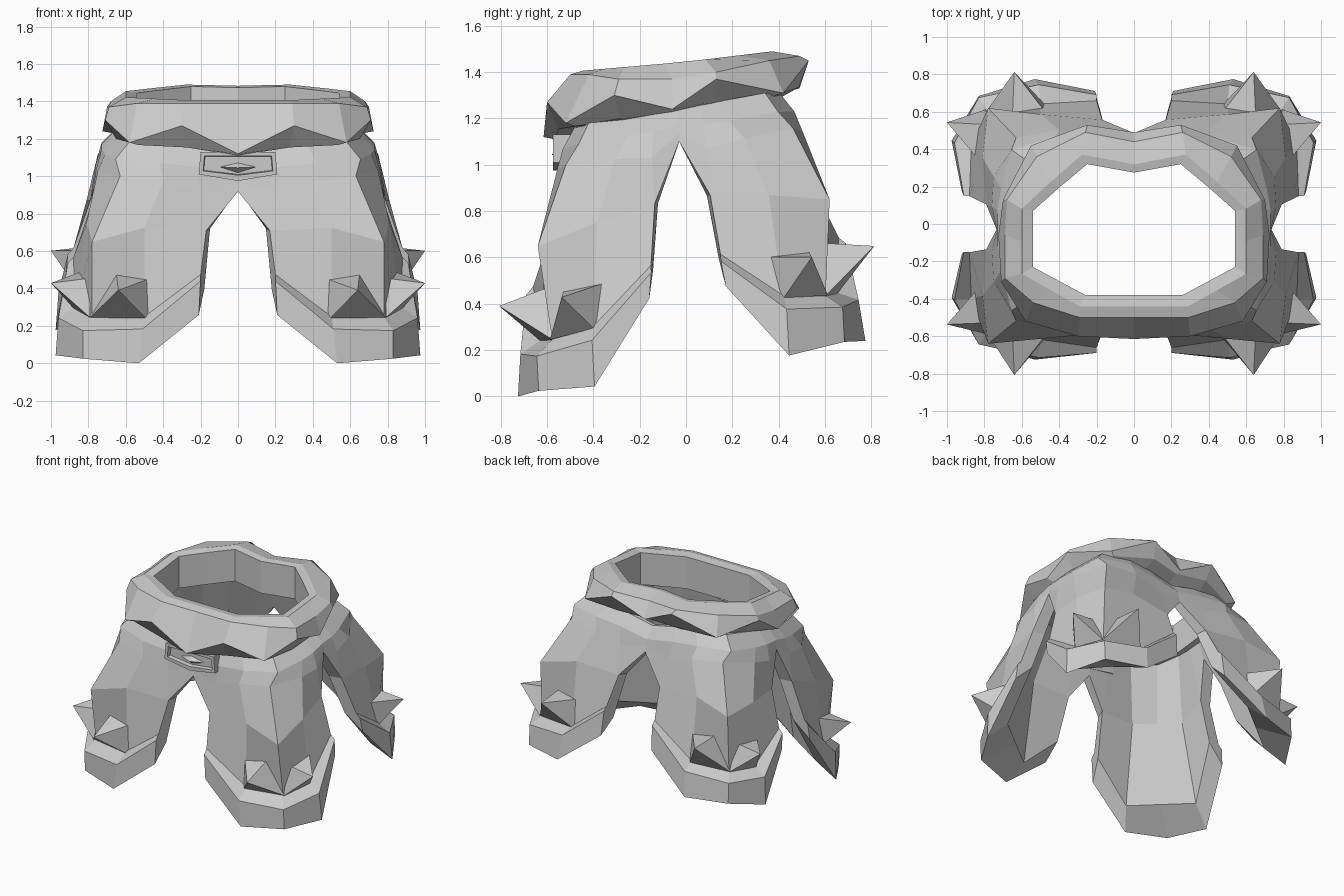
import bpy
import bmesh
from mathutils import Vector

if "Cube" in bpy.data.objects:
    bpy.data.objects.remove(bpy.data.objects["Cube"], do_unlink=True)

# One plain colour for everything
grey = bpy.data.materials.new("plain_grey")
grey.use_nodes = True
colour = (0.6, 0.6, 0.6, 1)
grey.diffuse_color = colour
grey.node_tree.nodes["Principled BSDF"].inputs["Base Color"].default_value = colour


def finish(bm, name):
    """Weld, orient and link a mesh as a flat shaded object."""
    bmesh.ops.remove_doubles(bm, verts=bm.verts[:], dist=0.0005)
    bmesh.ops.recalc_face_normals(bm, faces=bm.faces[:])
    mesh = bpy.data.meshes.new(name)
    bm.to_mesh(mesh)
    bm.free()
    mesh.materials.append(grey)
    obj = bpy.data.objects.new(name, mesh)
    bpy.context.collection.objects.link(obj)
    return obj


def lean(point, side, end):
    """Mirror a point into one quarter, then tilt the skirt up to the back."""
    x, y, z = point
    x, y = x * side, y * end
    return Vector((x, y - 0.055 * (z - 0.57), z + 0.16 * y))


def bridge(bm, loop_a, loop_b):
    """Join two closed loops of points with quads."""
    count = len(loop_a)
    for i in range(count):
        j = (i + 1) % count
        corners = [loop_a[i], loop_a[j], loop_b[j], loop_b[i]]
        bm.faces.new([bm.verts.new(p) for p in corners])


def shrink(point, factor, lift=0):
    x, y, z = point
    return (x * factor, y * factor, z + lift)


quarters = [(side, end) for side in (1, -1) for end in (1, -1)]

# Skirt: flap columns run from the front opening round to the side opening
band = [(.22, -.50, 1.13), (.42, -.50, 1.15), (.655, -.43, 1.16),
        (.71, -.22, 1.155), (.73, -.11, 1.16)]
upper = [(.20, -.525, 1.0), (.40, -.53, 1.06), (.63, -.49, 1.08),
         (.75, -.28, 1.07), (.76, -.12, 1.05)]
middle = [(.17, -.57, .80), (.50, -.60, .82), (.78, -.63, .75),
          (.81, -.37, .81), (.79, -.12, .85)]
panel = [(.20, -.66, .58), (.50, -.63, .35), (.78, -.59, .34),
         (.87, -.41, .37), (.88, -.15, .59)]
hem_top = [(.20, -.69, .55), (.51, -.73, .30), (.83, -.66, .28),
           (.96, -.42, .31), (.91, -.15, .56)]
hem_bottom = [(.21, -.70, .37), (.53, -.75, .12), (.83, -.66, .13),
              (.975, -.42, .11), (.92, -.165, .45)]


def inner(row, i, factor, lift=0):
    """Inner wall point; the middle column lies flat between its neighbours."""
    if i == 2:
        a, b = (Vector(inner(row, k, factor, lift)) for k in (1, 3))
        return tuple((a + b) / 2)
    return shrink(row[i], factor, lift)


def flap_column(i):
    top = shrink(band[i], 0.88, 0.09)
    return [top, band[i], upper[i], middle[i], panel[i], hem_top[i],
            hem_bottom[i], inner(hem_bottom, i, 0.86, 0.12),
            inner(middle, i, 0.88), shrink(top, 0.92)]


def opening_column(edge, peak):
    top = shrink(edge, 0.88, 0.09)
    between = tuple((Vector(edge) + Vector(peak)) / 2)
    return [top, edge, between, peak, shrink(peak, 0.88), shrink(top, 0.92)]


columns = [flap_column(i) for i in range(5)]
front_arch = opening_column((0, -.495, 1.09), (0, -.51, 1.0))
side_arch = opening_column((.73, 0, 1.17), (.735, 0, 1.10))

bm = bmesh.new()
for side, end in quarters:
    def place(points):
        return [lean(p, side, end) for p in points]
    for a, b in zip(columns, columns[1:]):
        bridge(bm, place(a), place(b))
    for column, arch in ((columns[0], front_arch), (columns[-1], side_arch)):
        bridge(bm, place(column[:4] + column[-2:]), place(arch))
        # Closed flap edge below the arch
        bm.faces.new([bm.verts.new(p) for p in place(column[3:-1])])
finish(bm, "skirt_with_four_flaps")

# Two pyramid spikes on each flap
spikes = {
    "front_spikes": ((.64, -.81, .52), [(.65, -.58, .57), (.46, -.58, .55),
                                        (.48, -.63, .33), (.79, -.59, .34)]),
    "side_spikes": ((1.0, -.54, .515), [(.79, -.53, .54), (.82, -.33, .55),
                                        (.88, -.41, .36), (.79, -.60, .34)]),
}
for name, (tip, base) in spikes.items():
    bm = bmesh.new()
    for side, end in quarters:
        foot = [bm.verts.new(lean(p, side, end)) for p in base]
        apex = bm.verts.new(lean(tip, side, end))
        bm.faces.new(foot)
        for i in range(4):
            bm.faces.new([foot[i - 1], foot[i], apex])
    finish(bm, name)

# Belt: zigzag lower edge around an eight sided opening, front to back
zigzag = [(0, -.615, 1.12), (.30, -.60, 1.27), (.58, -.52, 1.18),
          (.71, -.31, 1.30), (.725, -.06, 1.24), (.70, .13, 1.37),
          (.55, .42, 1.31), (.25, .53, 1.45), (0, .49, 1.33)]
opening = [(0, -.38), (.26, -.38), (.40, -.305), (.54, -.23), (.54, -.08),
           (.54, .07), (.40, .195), (.25, .32), (0, .275)]
shoulder = [(0, -.50, 1.39), (.29, -.50, 1.39), (.54, -.42, 1.39),
            (.69, -.29, 1.37), (.69, -.06, 1.37), (.68, .13, 1.40),
            (.52, .36, 1.45), (.26, .49, 1.47), (0, .44, 1.45)]


def belt_column(i, side):
    low = Vector(zigzag[i])
    x, y = opening[i]
    top = 1.435 + (0.1 if y < 0 else 0.14) * y
    under = min(low.z - 0.01, 1.25 + 0.16 * low.y)
    loop = [(x, y, top - 0.24), (x, y, top), (x * 1.11, y * 1.16, top + 0.01),
            shoulder[i], low, (low.x * 0.92, low.y * 0.92, under)]
    return [Vector((px * side, py, pz)) for px, py, pz in loop]


bm = bmesh.new()
for side in (1, -1):
    for i in range(len(zigzag) - 1):
        bridge(bm, belt_column(i, side), belt_column(i + 1, side))
finish(bm, "zigzag_belt")

# Buckle: recessed plate with a small diamond stud
bm = bmesh.new()
outline = [(-.2, 1.13), (-.21, 1.01), (0, .975), (.21, 1.01), (.2, 1.13)]
front = bm.faces.new([bm.verts.new((x, -.575, z)) for x, z in outline])
back = [bm.verts.new((x * 0.95, -.46, z)) for x, z in outline]
rim = list(front.verts)
for i in range(5):
    bm.faces.new([rim[i - 1], rim[i], back[i], back[i - 1]])
bm.faces.new(back)
bmesh.ops.recalc_face_normals(bm, faces=bm.faces[:])
bmesh.ops.inset_region(bm, faces=[front], thickness=0.03)
bmesh.ops.inset_region(bm, faces=[front], thickness=0.005, depth=-0.03)
finish(bm, "buckle")

bm = bmesh.new()
diamond = [bm.verts.new((x, -.54, z))
           for x, z in ((-.11, 1.05), (0, 1.015), (.11, 1.05), (0, 1.075))]
point = bm.verts.new((0, -.58, 1.045))
bm.faces.new(diamond)
for i in range(4):
    bm.faces.new([diamond[i - 1], diamond[i], point])
finish(bm, "buckle_stud")
